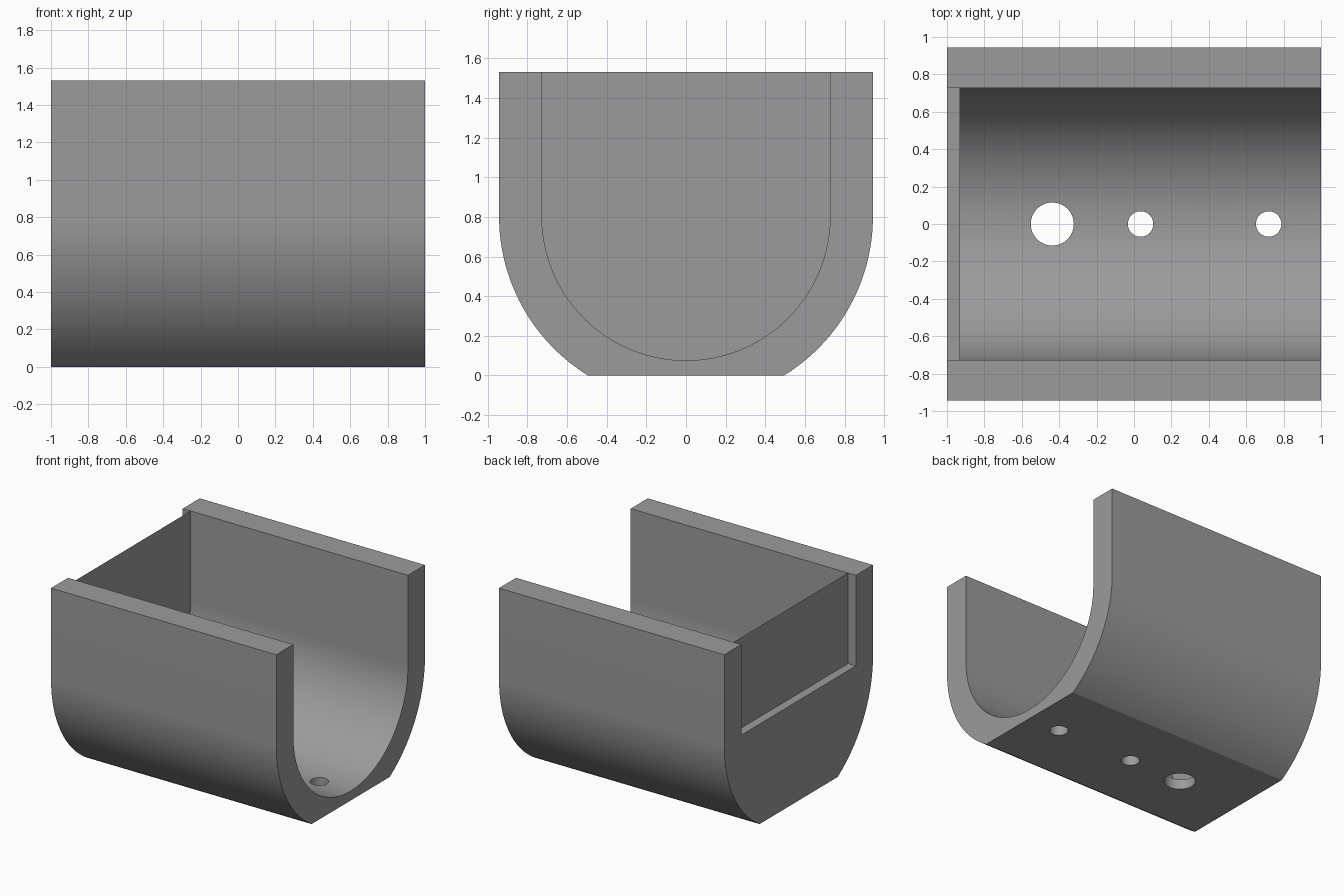
import bpy, bmesh, math

if "Cube" in bpy.data.objects:
    bpy.data.objects.remove(bpy.data.objects["Cube"])

R_OUT, R_IN, ZC, TOP = 0.943, 0.727, 0.803, 1.53
SEG = 96

grey = bpy.data.materials.new("grey")
grey.diffuse_color = (0.33, 0.33, 0.33, 1)
grey.use_nodes = True
grey.node_tree.nodes["Principled BSDF"].inputs["Base Color"].default_value = grey.diffuse_color


def extrude_profile(name, pts, x0, x1):
    """Extrude a closed (y, z) outline along x."""
    bm = bmesh.new()
    face = bm.faces.new([bm.verts.new((x0, y, z)) for y, z in pts])
    ext = bmesh.ops.extrude_face_region(bm, geom=[face])
    moved = [v for v in ext["geom"] if isinstance(v, bmesh.types.BMVert)]
    bmesh.ops.translate(bm, verts=moved, vec=(x1 - x0, 0, 0))
    bmesh.ops.recalc_face_normals(bm, faces=bm.faces)
    mesh = bpy.data.meshes.new(name)
    bm.to_mesh(mesh)
    bm.free()
    mesh.materials.append(grey)
    obj = bpy.data.objects.new(name, mesh)
    bpy.context.collection.objects.link(obj)
    return obj


def u_outline(r, top, half_angle):
    """U shape: arc around the bottom, straight sides up to top."""
    arc = [(r * math.sin(a), ZC - r * math.cos(a)) for a in
           (half_angle + (math.pi / 2 - half_angle) * i / (SEG // 2)
            for i in range(SEG // 2 + 1))]
    right = arc + [(r, top)]
    left = [(-y, z) for y, z in reversed(right)]
    if half_angle == 0:
        left = left[:-1]
    return left + right


def cut(target, cutter):
    mod = target.modifiers.new("cut", "BOOLEAN")
    mod.operation, mod.solver, mod.object = "DIFFERENCE", "EXACT", cutter
    bpy.context.view_layer.objects.active = target
    bpy.ops.object.modifier_apply(modifier=mod.name)
    bpy.data.objects.remove(cutter)


# Outer body with flattened underside
cradle = extrude_profile("cradle", u_outline(R_OUT, TOP, math.acos(ZC / R_OUT)), -1, 1)

# Round-bottomed trough, leaving a thin end wall
cut(cradle, extrude_profile("trough_cutter", u_outline(R_IN, 1.8, 0), -0.93, 1.2))

# Opening above the end wall
slot = [(-R_IN, ZC), (R_IN, ZC), (R_IN, 1.8), (-R_IN, 1.8)]
cut(cradle, extrude_profile("slot_cutter", slot, -1.2, -0.93))

# Holes through the floor
for x, r in ((-0.437, 0.115), (0.035, 0.068), (0.72, 0.068)):
    bpy.ops.mesh.primitive_cylinder_add(vertices=48, radius=r, depth=0.6, location=(x, 0, 0.1))
    drill = bpy.context.object
    drill.data.materials.append(grey)
    cut(cradle, drill)

bpy.ops.object.select_all(action="DESELECT")
cradle.select_set(True)
bpy.context.view_layer.objects.active = cradle
bpy.ops.object.shade_smooth_by_angle(angle=math.radians(30))
